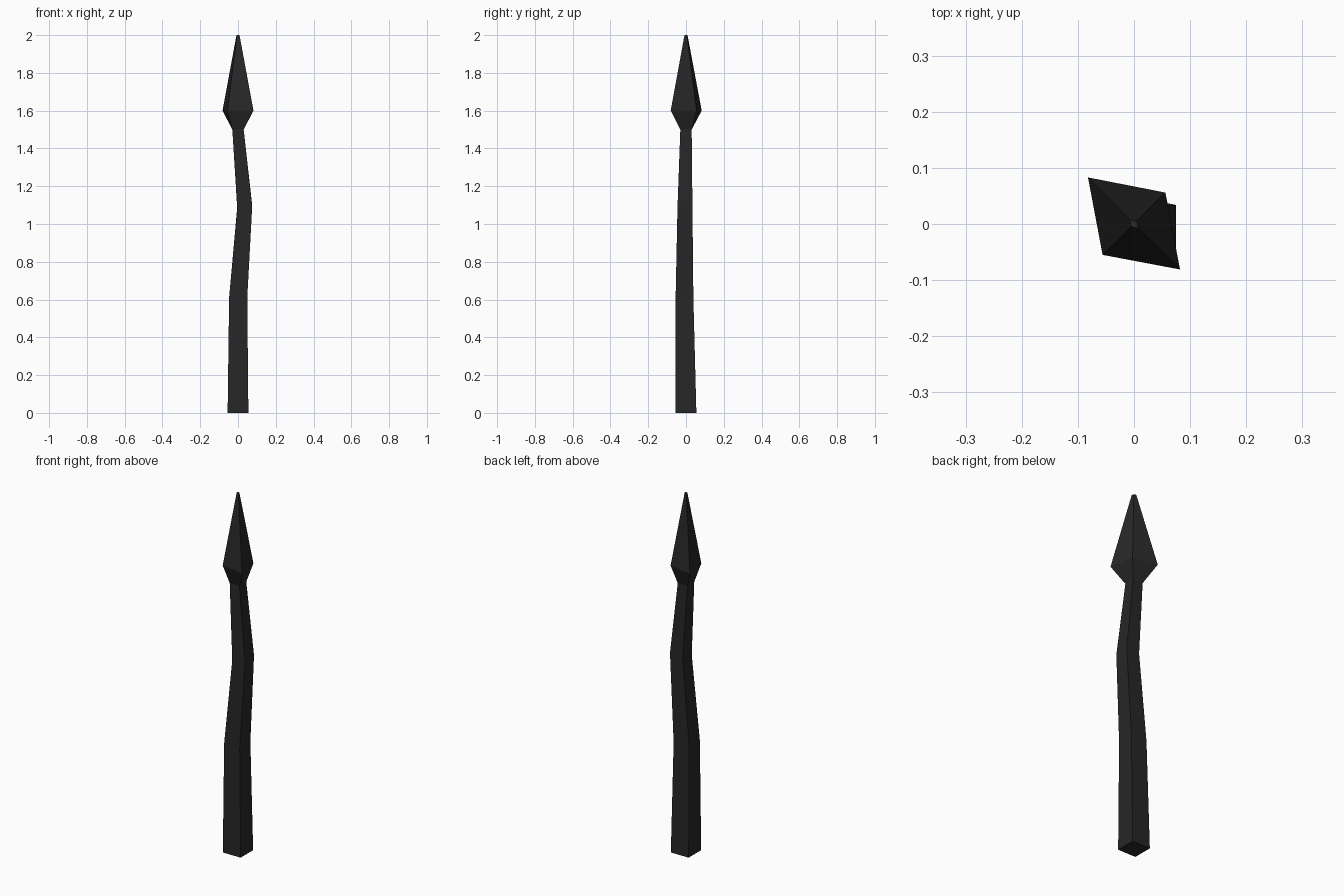
import bpy
import bmesh

if "Cube" in bpy.data.objects:
    bpy.data.objects.remove(bpy.data.objects["Cube"])

dark = bpy.data.materials.new("dark_iron")
dark.diffuse_color = (0.02, 0.02, 0.02, 1)
dark.use_nodes = True
dark.node_tree.nodes["Principled BSDF"].inputs["Base Color"].default_value = dark.diffuse_color


def box_ring(x0, x1, y0, y1, z):
    return [(x0, y0, z), (x1, y0, z), (x1, y1, z), (x0, y1, z)]


def loft(name, rings, cap_bottom=False, cap_top=False):
    """Skin a stack of four-sided rings with flat faces."""
    bm = bmesh.new()
    loops = [[bm.verts.new(p) for p in ring] for ring in rings]
    for a, b in zip(loops, loops[1:]):
        for i in range(4):
            j = (i + 1) % 4
            bm.faces.new((a[i], a[j], b[j], b[i]))
    if cap_bottom:
        bm.faces.new(loops[0][::-1])
    if cap_top:
        bm.faces.new(loops[-1])
    mesh = bpy.data.meshes.new(name)
    bm.to_mesh(mesh)
    bm.free()
    mesh.materials.append(dark)
    obj = bpy.data.objects.new(name, mesh)
    bpy.context.collection.objects.link(obj)
    return obj


neck = box_ring(-0.03, 0.03, -0.03, 0.03, 1.5)

# Crooked, tapering square shaft
loft("shaft", [
    box_ring(-0.055, 0.055, -0.055, 0.055, 0),
    box_ring(-0.047, 0.049, -0.055, 0.039, 0.61),
    [(-0.004, -0.045, 1.08), (0.075, -0.045, 1.09),
     (0.075, 0.034, 1.10), (-0.004, 0.034, 1.09)],
    neck,
], cap_bottom=True)

# Spear head: skewed diamond section rising to a tiny blunt point
loft("spear_head", [
    neck,
    [(-0.056, -0.055, 1.6), (0.082, -0.081, 1.6),
     (0.056, 0.056, 1.6), (-0.082, 0.083, 1.6)],
    [(-0.005, -0.005, 2), (0.008, -0.008, 2),
     (0.005, 0.005, 2), (-0.008, 0.008, 2)],
], cap_top=True)
